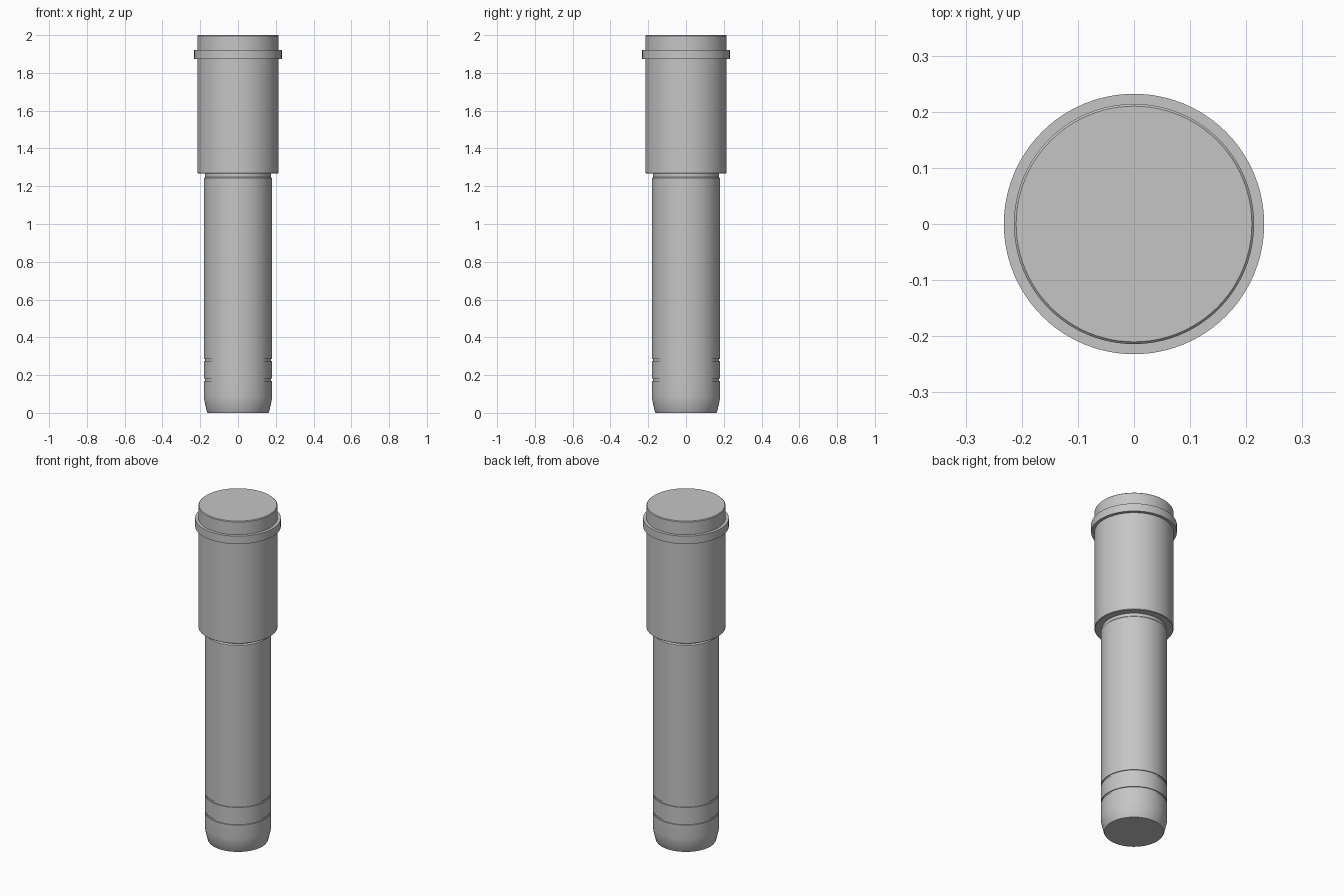
import bpy, bmesh, math

cube = bpy.data.objects.get("Cube")
if cube:
    bpy.data.objects.remove(cube, do_unlink=True)

SEGMENTS = 96

steel = bpy.data.materials.new("light_grey_steel")
steel.use_nodes = True
grey = (0.56, 0.56, 0.56, 1.0)
steel.diffuse_color = grey
steel.node_tree.nodes["Principled BSDF"].inputs["Base Color"].default_value = grey


def lathe(name, profile):
    """Spin a (radius, height) profile, listed bottom to top, around z."""
    bm = bmesh.new()
    verts = [bm.verts.new((r, 0, z)) for r, z in profile]
    edges = [bm.edges.new(pair) for pair in zip(verts, verts[1:])]
    bmesh.ops.spin(bm, geom=verts + edges, cent=(0, 0, 0), axis=(0, 0, 1),
                   angle=math.tau, steps=SEGMENTS, use_duplicate=False)
    bmesh.ops.remove_doubles(bm, verts=bm.verts, dist=0.0002)
    # Close the open ends with flat caps
    rims = [e for e in bm.edges if e.is_boundary]
    if rims:
        bmesh.ops.holes_fill(bm, edges=rims, sides=0)
    bmesh.ops.recalc_face_normals(bm, faces=bm.faces)
    mesh = bpy.data.meshes.new(name)
    bm.to_mesh(mesh)
    bm.free()
    mesh.materials.append(steel)
    obj = bpy.data.objects.new(name, mesh)
    bpy.context.collection.objects.link(obj)
    bpy.ops.object.select_all(action='DESELECT')
    obj.select_set(True)
    bpy.context.view_layer.objects.active = obj
    bpy.ops.object.shade_smooth_by_angle(angle=math.radians(30))
    return obj


def groove(z, r, depth=0.005, half=0.006):
    """Profile points of a narrow square groove."""
    return [(r, z - half), (r - depth, z - half), (r - depth, z + half), (r, z + half)]


# Pilot shaft: tapered tip, two lubrication grooves, neck relief under the head
R = 0.18
pilot = [(0.161, 0), (0.164, 0.005), (0.174, 0.045), (0.178, 0.065), (R, 0.085)]
pilot += groove(0.175, R) + groove(0.28, R)
pilot += [(R, 1.243), (0.174, 1.249), (0.174, 1.27)]
lathe("pilot_shaft", pilot)

# Head: wide sleeve with a flange collar and a finely chamfered top
H, F = 0.214, 0.232
lathe("head_sleeve", [
    (0.174, 1.268), (H - 0.003, 1.268), (H, 1.271),
    (H, 1.873), (F, 1.873), (F, 1.92), (H, 1.92),
    (H, 1.996), (H - 0.004, 2.0),
])
